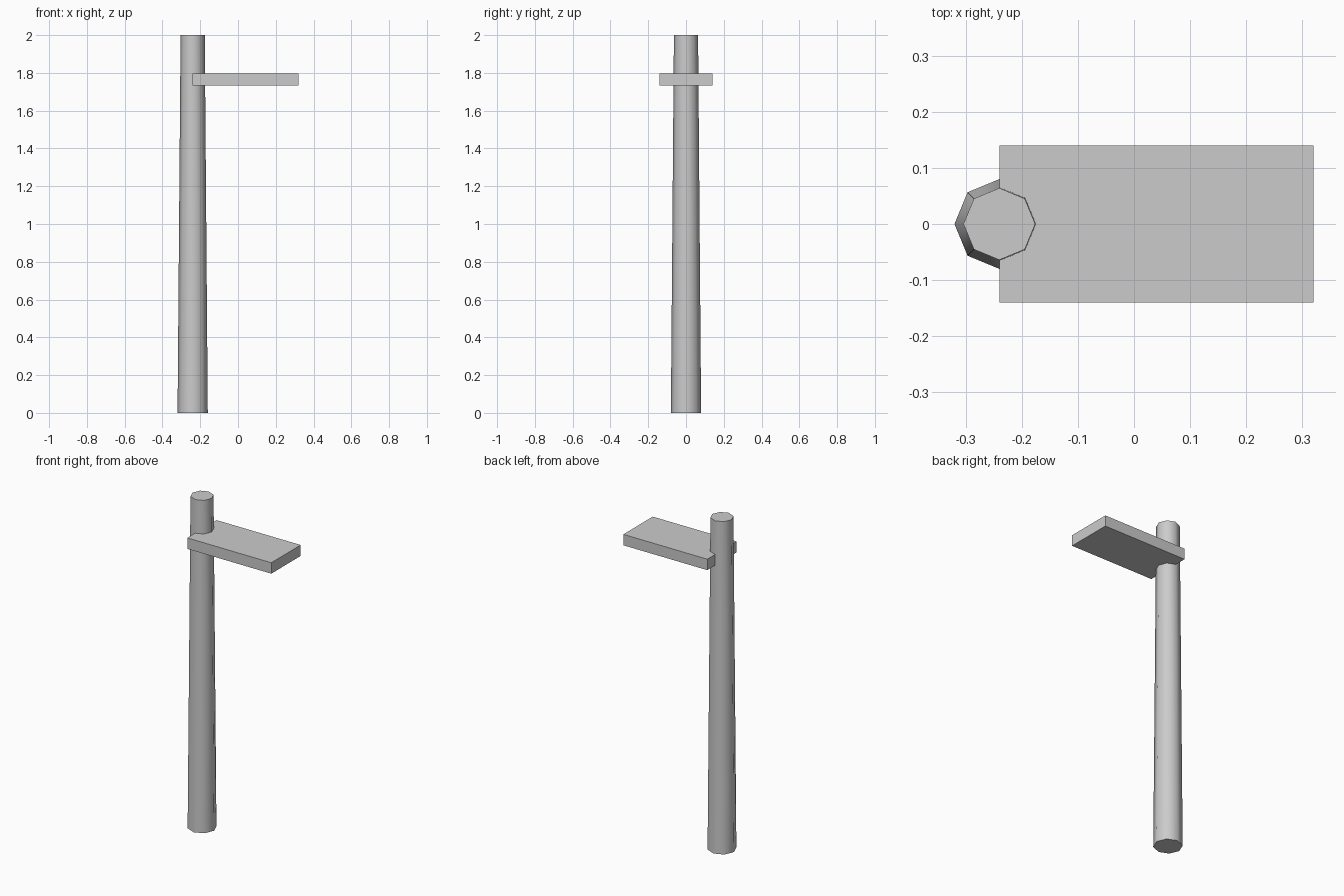
import bpy, math

if "Cube" in bpy.data.objects:
    bpy.data.objects.remove(bpy.data.objects["Cube"])

# tapered octagonal post, sides smooth and caps flat
bpy.ops.mesh.primitive_cone_add(vertices=8, radius1=0.08, radius2=0.064, depth=2.0,
                                location=(-0.24, 0, 1.0))
post = bpy.context.object
post.name = "post"
bpy.ops.object.shade_smooth_by_angle(angle=math.radians(50))

# flat sign board whose near edge runs through the post axis
bpy.ops.mesh.primitive_cube_add(size=1, location=(0.04, 0, 1.765))
board = bpy.context.object
board.name = "sign_board"
board.scale = (0.56, 0.28, 0.066)
bpy.ops.object.transform_apply(location=False, rotation=False, scale=True)
